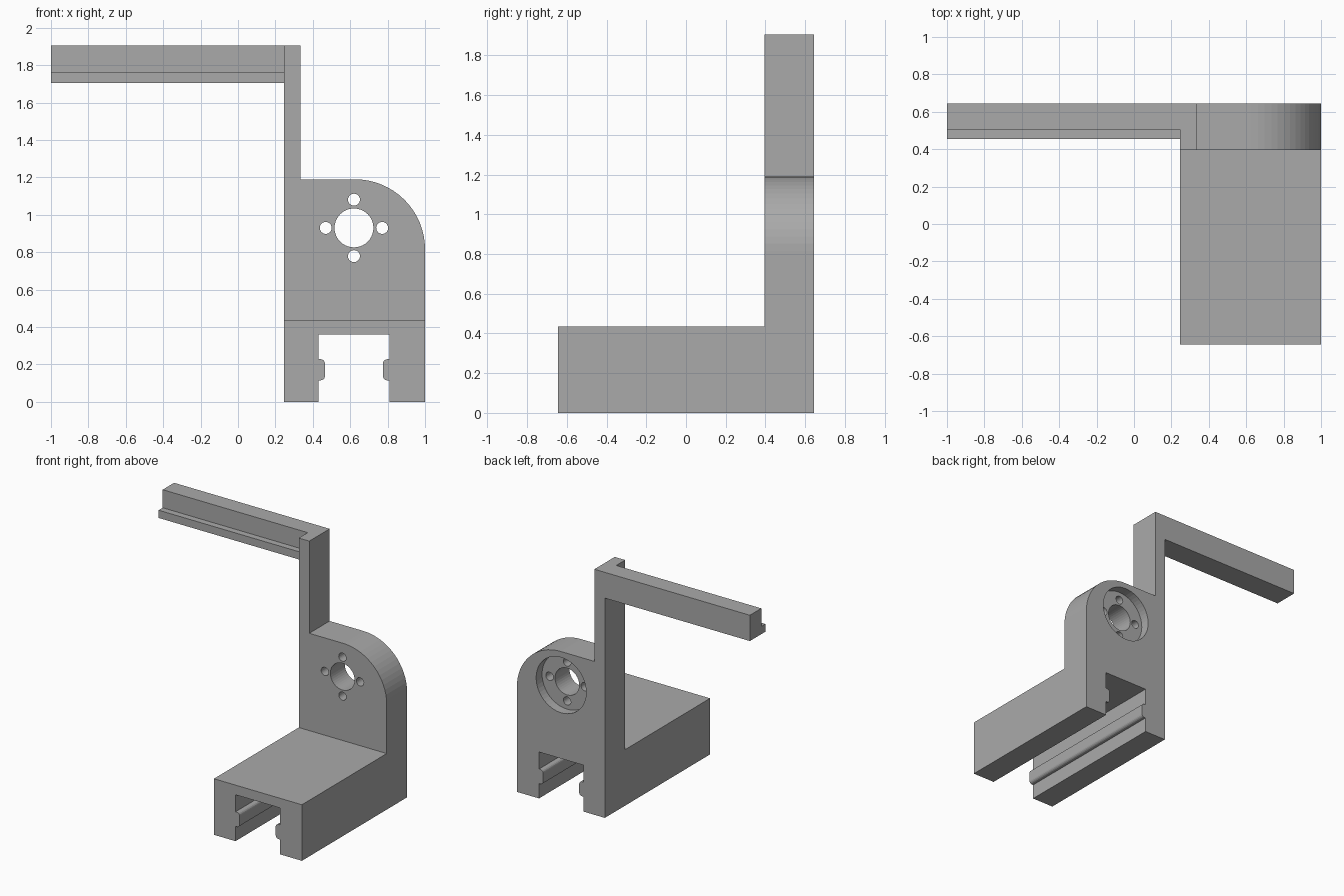
import bpy, bmesh, math
from mathutils import Matrix

if "Cube" in bpy.data.objects:
    bpy.data.objects.remove(bpy.data.objects["Cube"])

grey = bpy.data.materials.new("plain grey")
grey.diffuse_color = (0.4, 0.4, 0.4, 1)
grey.use_nodes = True
grey.node_tree.nodes["Principled BSDF"].inputs["Base Color"].default_value = grey.diffuse_color


def prism(name, pts, to3d, a, b):
    """Extrude a 2D profile between a and b along the remaining axis."""
    bm = bmesh.new()
    lo = [bm.verts.new(to3d(u, v, a)) for u, v in pts]
    hi = [bm.verts.new(to3d(u, v, b)) for u, v in pts]
    bm.faces.new(lo)
    bm.faces.new(hi)
    n = len(pts)
    for i in range(n):
        j = (i + 1) % n
        bm.faces.new((lo[i], lo[j], hi[j], hi[i]))
    bmesh.ops.recalc_face_normals(bm, faces=bm.faces)
    me = bpy.data.meshes.new(name)
    bm.to_mesh(me)
    bm.free()
    me.materials.append(grey)
    ob = bpy.data.objects.new(name, me)
    bpy.context.collection.objects.link(ob)
    return ob


def arc(cx, cz, r, a0, a1, n):
    return [(cx + r * math.cos(math.radians(a0 + (a1 - a0) * i / n)),
             cz + r * math.sin(math.radians(a0 + (a1 - a0) * i / n))) for i in range(n + 1)]


def xz(u, v, d):
    return (u, d, v)


def yz(u, v, d):
    return (d, u, v)


def combine(target, other, op):
    """Apply a boolean and remove the helper."""
    m = target.modifiers.new(op, 'BOOLEAN')
    m.operation, m.solver, m.object = op, 'EXACT', other
    bpy.context.view_layer.objects.active = target
    bpy.ops.object.modifier_apply(modifier=m.name)
    bpy.data.objects.remove(other)


L, R, FRONT, STEP, BACK = 0.245, 1.0, -0.645, 0.395, 0.645
MID = 0.62

# rail slot with a rounded ridge on each side, mirrored about its centre
half = [(0.43, 0), (0.43, 0.115)] + arc(0.442, 0.138, 0.023, -90, 0, 4)
half[2:] = [(x, z) for x, z in half[2:]]
half += arc(0.442, 0.205, 0.023, 0, 90, 4) + [(0.43, 0.228), (0.43, 0.36)]
slot = half + [(2 * MID - x, z) for x, z in reversed(half)]

# upright plate with rounded shoulder and tall post
plate = prism("bracket", [(L, 0)] + slot + [(R, 0)]
              + arc(0.625, 0.815, 0.375, 0, 90, 16)
              + [(0.335, 1.19), (0.335, 1.905), (L, 1.905)], xz, STEP, BACK)

# motor opening: shaft hole, four screw holes and rear recess
def drill(dx, dz, r, y0, n):
    c = prism("drill", arc(MID + dx, 0.93 + dz, r, 0, 360 * (n - 1) / n, n - 1), xz, y0, 0.8)
    c.hide_render = True
    combine(plate, c, 'DIFFERENCE')

drill(0, 0, 0.215, 0.572, 48)
drill(0, 0, 0.104, 0.3, 40)
for dx, dz in ((1, 0), (-1, 0), (0, 1), (0, -1)):
    drill(0.151 * dx, 0.151 * dz, 0.032, 0.3, 24)

# long rail foot
foot = prism("foot", [(L, 0)] + slot + [(R, 0), (R, 0.435), (L, 0.435)], xz, FRONT, STEP)
combine(plate, foot, 'UNION')

# side arm with a lower front lip
arm = prism("arm", [(0.455, 1.705), (BACK, 1.705), (BACK, 1.905),
                    (0.505, 1.905), (0.505, 1.765), (0.455, 1.765)], yz, -1.0, L)
combine(plate, arm, 'UNION')
